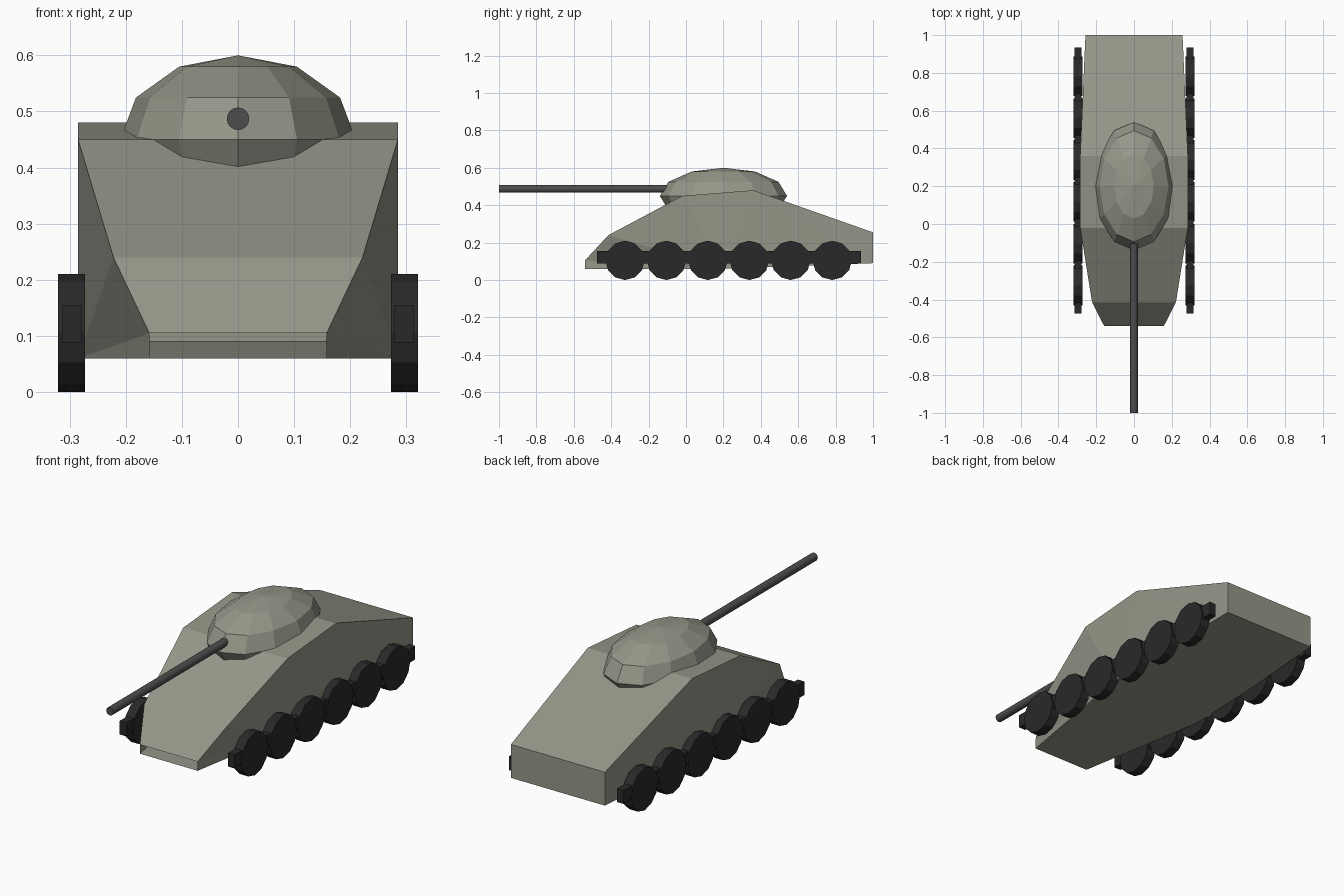
import bpy, bmesh, math

if "Cube" in bpy.data.objects:
    bpy.data.objects.remove(bpy.data.objects["Cube"])


def material(name, rgb):
    m = bpy.data.materials.new(name)
    m.diffuse_color = (*rgb, 1)
    m.use_nodes = True
    m.node_tree.nodes["Principled BSDF"].inputs["Base Color"].default_value = m.diffuse_color
    return m


ARMOUR = material("armour_green", (0.30, 0.31, 0.25))
STEEL = material("gun_steel", (0.075, 0.075, 0.075))
RUBBER = material("track_black", (0.022, 0.022, 0.022))


def finish(ob, name, mat):
    ob.name = name
    ob.data.materials.append(mat)
    return ob


def cylinder(name, sides, radius, depth, loc, rot, mat):
    bpy.ops.mesh.primitive_cylinder_add(vertices=sides, radius=radius, depth=depth,
                                        location=loc, rotation=rot)
    return finish(bpy.context.object, name, mat)


# Hull: mirrored pairs of deck and floor corners (half width, y, z), open at the nose
deck = [(0.158, -0.54, 0.105), (0.222, -0.415, 0.24), (0.285, -0.02, 0.45),
        (0.285, 0.36, 0.48), (0.257, 1.0, 0.255)]
floor = [(0.158, -0.54, 0.06), (0.285, 0.2, 0.06), (0.257, 1.0, 0.09)]
bm = bmesh.new()
side = {}
for s in (-1, 1):
    side[s] = ([bm.verts.new((s * x, y, z)) for x, y, z in deck],
               [bm.verts.new((s * x, y, z)) for x, y, z in floor])
(dl, fl), (dr, fr) = side[-1], side[1]
for i in range(4):
    bm.faces.new((dl[i], dr[i], dr[i + 1], dl[i + 1]))
for i in range(2):
    bm.faces.new((fl[i], fl[i + 1], fr[i + 1], fr[i]))
bm.faces.new((dl[4], dr[4], fr[2], fl[2]))
for d, f in side.values():
    # side plates fan out from the middle floor corner
    bm.faces.new((f[0], d[0], f[1]))
    for i in range(3):
        bm.faces.new((d[i], d[i + 1], f[1]))
    bm.faces.new((d[3], f[2], f[1]))
    bm.faces.new((d[3], d[4], f[2]))
bmesh.ops.recalc_face_normals(bm, faces=bm.faces)
mesh = bpy.data.meshes.new("hull")
bm.to_mesh(mesh)
bm.free()
hull = bpy.data.objects.new("hull", mesh)
bpy.context.collection.objects.link(hull)
finish(hull, "hull", ARMOUR)

# Turret dome
bpy.ops.mesh.primitive_uv_sphere_add(segments=12, ring_count=6, radius=1, location=(0, 0.2, 0.45))
turret = finish(bpy.context.object, "turret", ARMOUR)
turret.scale = (0.21, 0.34, 0.15)

# Gun barrel
cylinder("gun_barrel", 16, 0.02, 1.1, (0, -0.45, 0.487), (math.pi / 2, 0, 0), STEEL)

# Running gear: track bar and six road wheels per side
for s, label in ((-1, "left"), (1, "right")):
    bpy.ops.mesh.primitive_cube_add(size=1, location=(s * 0.296, 0.23, 0.122))
    bar = finish(bpy.context.object, f"track_bar_{label}", RUBBER)
    bar.scale = (0.036, 1.41, 0.067)
    for i in range(6):
        cylinder(f"road_wheel_{label}_{i + 1}", 12, 0.105, 0.048,
                 (s * 0.297, -0.326 + i * 0.2215, 0.105), (0, math.pi / 2, 0), RUBBER)
